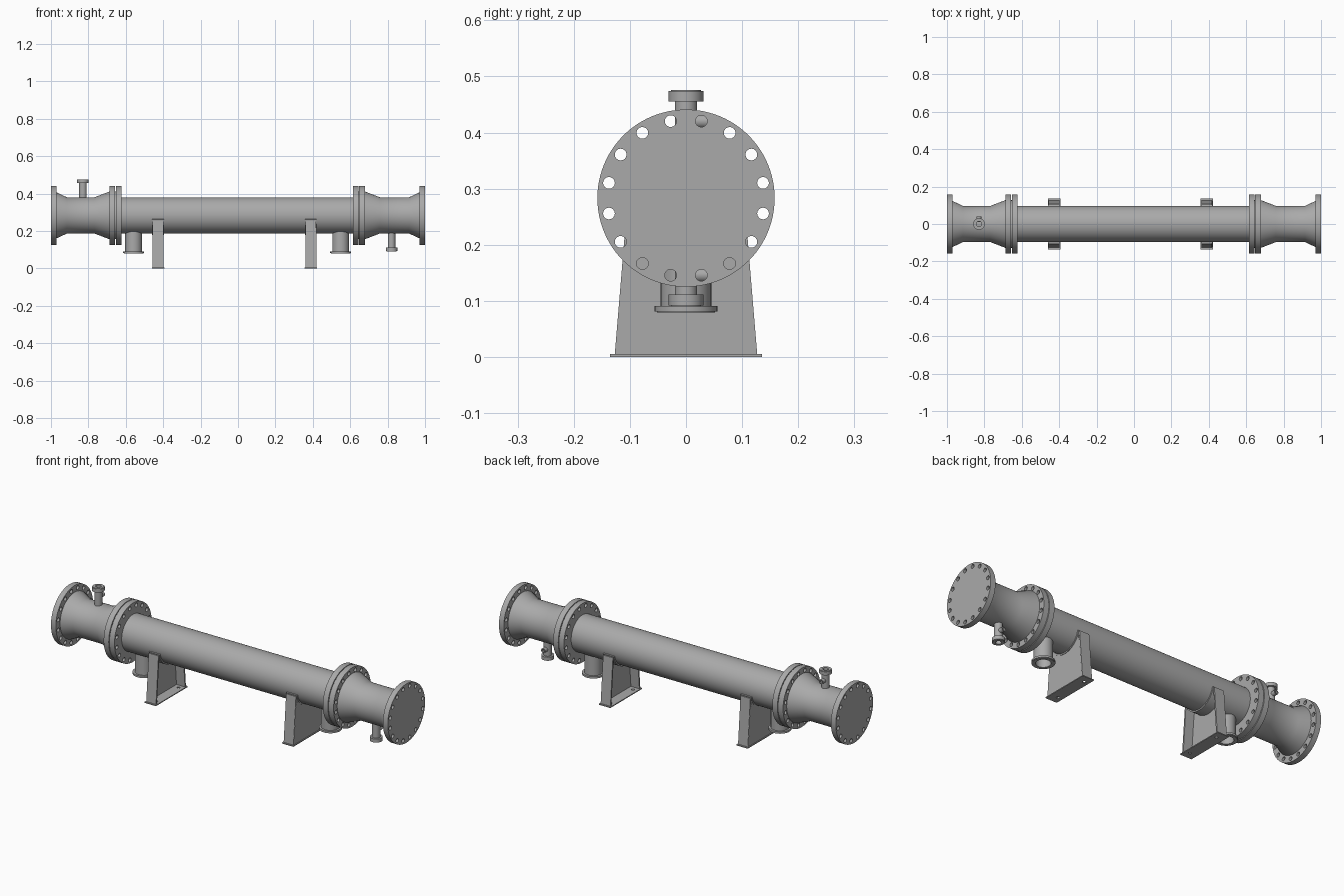
import bpy
import bmesh
from math import cos, sin, pi, radians
from mathutils import Matrix, Vector

if "Cube" in bpy.data.objects:
    bpy.data.objects.remove(bpy.data.objects["Cube"], do_unlink=True)

AXIS_Z = 0.283
SHELL_R = 0.097
FLANGE_R = 0.158
HUB_R = 0.127

steel = bpy.data.materials.new("steel_grey")
steel.use_nodes = True
GREY = (0.4, 0.4, 0.4, 1)
steel.diffuse_color = GREY
steel.node_tree.nodes["Principled BSDF"].inputs["Base Color"].default_value = GREY

# Local z turned onto the named world direction
ALONG = {
    "x": Matrix(((0, 0, 1), (1, 0, 0), (0, 1, 0))).to_4x4(),
    "y": Matrix.Rotation(-pi / 2, 4, "X"),
    "up": Matrix.Identity(4),
    "down": Matrix.Rotation(pi, 4, "X"),
}


def finish(name, bm, along, origin):
    bmesh.ops.remove_doubles(bm, verts=bm.verts, dist=1e-5)
    bmesh.ops.transform(bm, matrix=Matrix.Translation(origin) @ ALONG[along], verts=bm.verts)
    bmesh.ops.recalc_face_normals(bm, faces=bm.faces)
    mesh = bpy.data.meshes.new(name)
    bm.to_mesh(mesh)
    bm.free()
    mesh.materials.clear()
    mesh.materials.append(steel)
    mesh.shade_smooth()
    mesh.set_sharp_from_angle(angle=radians(30))
    obj = bpy.data.objects.new(name, mesh)
    bpy.context.scene.collection.objects.link(obj)
    return obj


def lathe(name, profile, along, origin, steps=64):
    """Spin a (radius, height) profile around local z."""
    bm = bmesh.new()
    verts = [bm.verts.new((r, 0, h)) for r, h in profile]
    edges = [bm.edges.new(pair) for pair in zip(verts, verts[1:])]
    bmesh.ops.spin(bm, geom=verts + edges, cent=(0, 0, 0), axis=(0, 0, 1),
                   angle=2 * pi, steps=steps)
    return finish(name, bm, along, origin)


def circle(radius, count, cx=0, cy=0):
    return [(cx + radius * cos(2 * pi * i / count), cy + radius * sin(2 * pi * i / count))
            for i in range(count)]


def plate(name, outlines, thickness, along, origin):
    """Extrude a flat outline; further outlines become holes."""
    curve = bpy.data.curves.new(name, "CURVE")
    curve.dimensions = "2D"
    curve.fill_mode = "BOTH"
    curve.extrude = thickness / 2
    for points in outlines:
        spline = curve.splines.new("POLY")
        spline.points.add(len(points) - 1)
        for point, (x, y) in zip(spline.points, points):
            point.co = (x, y, 0, 1)
        spline.use_cyclic_u = True
    temp = bpy.data.objects.new(name, curve)
    mesh = bpy.data.meshes.new_from_object(temp)
    bm = bmesh.new()
    bm.from_mesh(mesh)
    bpy.data.objects.remove(temp)
    bpy.data.curves.remove(curve)
    bpy.data.meshes.remove(mesh)
    return finish(name, bm, along, origin)


def bolted_flange(name, x_min, x_max):
    """Round flange with sixteen bolt holes straddling the centre line."""
    outlines = [circle(FLANGE_R, 96)]
    for i in range(16):
        a = 2 * pi * (i + 0.5) / 16
        outlines.append(circle(0.0105, 16, 0.14 * cos(a), 0.14 * sin(a)))
    plate(name, outlines, x_max - x_min, "x", ((x_min + x_max) / 2, 0, AXIS_Z))


def nozzle(name, along, x, bore, neck, rim, start, rim_start, end):
    """Open pipe stub with a rim and a low raised face, measured from the axis."""
    face = rim - 0.004
    lathe(name, [(bore, start), (neck, start), (neck, rim_start), (rim, rim_start),
                 (rim, end - 0.002), (face, end - 0.002), (face, end), (bore, end),
                 (bore, start)], along, (x, 0, AXIS_Z), 40)


# Main shell between the two flange pairs
lathe("shell", [(0, -0.63), (SHELL_R, -0.63), (SHELL_R, 0.62), (0, 0.62)],
      "x", (0, 0, AXIS_Z), 96)

# End channels: cover flange, tapered body, joint flanges and gasket
for side, sign, joint in (("right", -1, 0.655), ("left", 1, 0.646)):
    def span(name, a, b):
        bolted_flange(f"{side}_{name}", min(sign * a, sign * b), max(sign * a, sign * b))

    span("end_flange", 0.971, 1.0)
    span("channel_flange", joint + 0.002, joint + 0.032)
    span("shell_flange", joint - 0.032, joint - 0.002)
    body = [(0, joint - 0.01), (HUB_R, joint - 0.01), (HUB_R, joint + 0.034),
            (SHELL_R, joint + 0.112), (SHELL_R, 0.915), (0.122, 0.968),
            (0.122, 0.975), (0, 0.975)]
    lathe(f"{side}_channel", [(r, sign * h) for r, h in body], "x", (0, 0, AXIS_Z), 96)

# Large shell nozzles underneath
for side, x in (("right", -0.558), ("left", 0.549)):
    nozzle(f"{side}_shell_nozzle", "down", x, 0.036, 0.045, 0.056, 0.08, 0.192, 0.204)

# Small channel nozzles, each with a side stub
for side, x, along, sign in (("right", -0.829, "up", 1), ("left", 0.821, "down", -1)):
    nozzle(f"{side}_channel_nozzle", along, x, 0.014, 0.02, 0.031, 0.09, 0.172, 0.193)
    lathe(f"{side}_nozzle_stub", [(0, 0.01), (0.0125, 0.01), (0.0125, 0.039),
                                  (0.007, 0.039), (0.007, 0.03), (0, 0.03)],
          "y", (x, 0, AXIS_Z + sign * 0.137), 24)

# Saddle supports, open towards the middle of the shell
arc = [radians(-168 + 156 * i / 32) for i in range(33)]
pad = [(0.104 * cos(a), 0.104 * sin(a)) for a in arc]
pad += [(0.095 * cos(a), 0.095 * sin(a)) for a in reversed(arc)]
cheek = [(0.119, 0.004), (0.127, 0.004), (0.106, 0.257), (0.098, 0.257)]
web = [(-0.124, 0.004), (0.124, 0.004), (0.108, 0.2), (0.092, 0.24),
       (-0.092, 0.24), (-0.108, 0.2)]
base = [(-0.034, -0.135), (0.034, -0.135), (0.034, 0.135), (-0.034, 0.135)]
for side, x, outward in (("right", -0.427, -1), ("left", 0.389, 1)):
    plate(f"{side}_saddle_pad", [pad], 0.064, "x", (x, 0, AXIS_Z))
    plate(f"{side}_saddle_web", [web], 0.008, "x", (x + outward * 0.0255, 0, 0))
    for end, flip in (("front", -1), ("back", 1)):
        plate(f"{side}_saddle_{end}_cheek", [[(flip * y, z) for y, z in cheek]],
              0.058, "x", (x, 0, 0))
    holes = [circle(0.008, 16, -outward * 0.008, y) for y in (-0.095, 0.095)]
    plate(f"{side}_saddle_base", [base] + holes, 0.005, "up", (x, 0, 0.0025))
